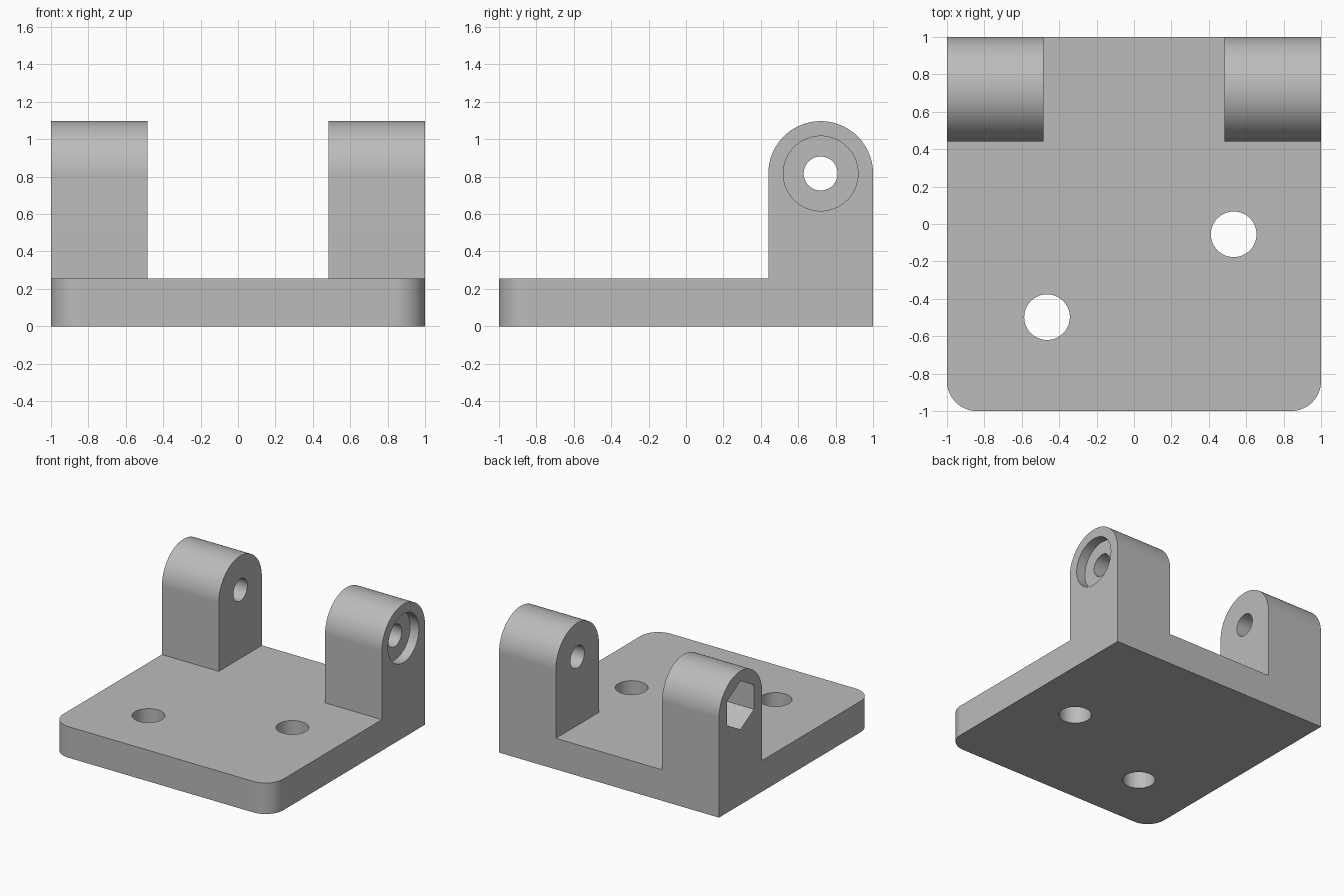
import bpy, bmesh
from math import sin, cos, pi, radians
from mathutils import Vector

cube = bpy.data.objects.get("Cube")
if cube:
    bpy.data.objects.remove(cube, do_unlink=True)

grey = bpy.data.materials.new("plain_grey")
grey.use_nodes = True
colour = (0.5, 0.5, 0.5, 1)
grey.diffuse_color = colour
grey.node_tree.nodes["Principled BSDF"].inputs["Base Color"].default_value = colour

PLATE_TOP = 0.255
PIN_Y, PIN_Z = 0.72, 0.817
LUG_R = 0.28
LUG_INNER = 0.483


def ring(cx, cy, r, n, start=0, sweep=2 * pi, closed=True):
    """Points on a circle or an arc."""
    steps = n if closed else n - 1
    return [(cx + r * cos(start + sweep * i / steps),
             cy + r * sin(start + sweep * i / steps)) for i in range(n)]


def prism(name, points, axis, low, high):
    """Extrude a closed outline along x (outline in y, z) or z (outline in x, y)."""
    bm = bmesh.new()
    place = (lambda a, b: (low, a, b)) if axis == "x" else (lambda a, b: (a, b, low))
    face = bm.faces.new([bm.verts.new(place(a, b)) for a, b in points])
    out = bmesh.ops.extrude_face_region(bm, geom=[face])
    shift = Vector((high - low, 0, 0) if axis == "x" else (0, 0, high - low))
    moved = [g for g in out["geom"] if isinstance(g, bmesh.types.BMVert)]
    bmesh.ops.translate(bm, vec=shift, verts=moved)
    bmesh.ops.recalc_face_normals(bm, faces=bm.faces)
    mesh = bpy.data.meshes.new(name)
    bm.to_mesh(mesh)
    bm.free()
    mesh.materials.append(grey)
    obj = bpy.data.objects.new(name, mesh)
    bpy.context.collection.objects.link(obj)
    return obj


# Bracket body: side outline with a round-topped lug, swept across the width
arc = ring(PIN_Y, PIN_Z, LUG_R, 41, 0, pi, closed=False)
outline = [(-1, 0), (1, 0)] + arc + [(PIN_Y - LUG_R, PLATE_TOP), (-1, PLATE_TOP)]
bracket = prism("hinge_bracket", outline, "x", -1, 1)

# Rounded front corners of the plate
bm = bmesh.new()
bm.from_mesh(bracket.data)
corners = [e for e in bm.edges
           if all(v.co.y < -0.99 for v in e.verts)
           and abs(e.verts[0].co.x - e.verts[1].co.x) < 0.01]
bmesh.ops.bevel(bm, geom=corners, offset=0.16, segments=16, profile=0.5, affect="EDGES")
bm.to_mesh(bracket.data)
bm.free()

# Cutters: gap between lugs, pin bore, bolt head recess, nut pocket, screw holes
gap = [(0.3, PLATE_TOP), (1.2, PLATE_TOP), (1.2, 1.3), (0.3, 1.3)]
cutters = [
    prism("lug_gap", gap, "x", -LUG_INNER, LUG_INNER),
    prism("pin_bore", ring(PIN_Y, PIN_Z, 0.091, 48), "x", -1.2, 1.2),
    prism("bolt_head_recess", ring(PIN_Y, PIN_Z, 0.2, 64), "x", 0.92, 1.2),
    prism("nut_pocket", ring(PIN_Y, PIN_Z, 0.2, 6, pi / 6), "x", -1.2, -0.7),
]
for x, y in [(-0.465, -0.498), (0.533, -0.055)]:
    cutters.append(prism("screw_hole", ring(x, y, 0.122, 64), "z", -0.2, 0.5))

bpy.context.view_layer.objects.active = bracket
for cutter in cutters:
    cutter.hide_render = True
    mod = bracket.modifiers.new(cutter.name, "BOOLEAN")
    mod.operation = "DIFFERENCE"
    mod.solver = "EXACT"
    mod.object = cutter
    bpy.ops.object.modifier_apply(modifier=mod.name)
for cutter in cutters:
    bpy.data.objects.remove(cutter, do_unlink=True)

# Smooth rounds with crisp edges and flat planes
bpy.ops.object.select_all(action="DESELECT")
bracket.select_set(True)
bpy.ops.object.shade_smooth_by_angle(angle=radians(30))
weighted = bracket.modifiers.new("flat_planes", "WEIGHTED_NORMAL")
weighted.keep_sharp = True
